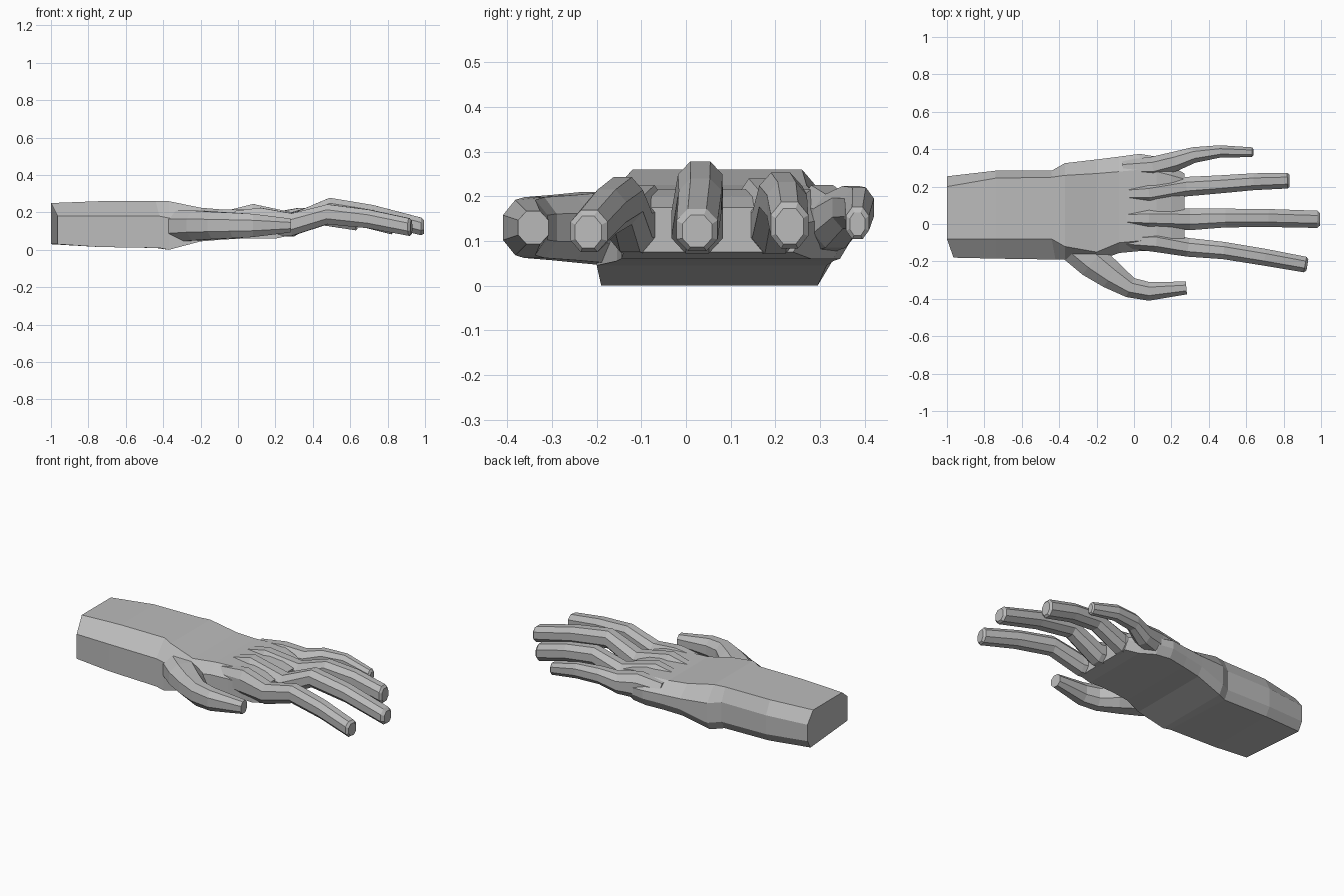
import bpy, bmesh
from mathutils import Vector

skin = bpy.data.materials.new("plain_grey")
skin.diffuse_color = (0.5, 0.5, 0.5, 1)


def loft(name, rings):
    """Skin a list of equal-length rings and cap both ends."""
    bm = bmesh.new()
    loops = [[bm.verts.new(p) for p in r] for r in rings]
    n = len(loops[0])
    for a, b in zip(loops, loops[1:]):
        for i in range(n):
            j = (i + 1) % n
            bm.faces.new((a[i], a[j], b[j], b[i]))
    bm.faces.new(loops[0])
    bm.faces.new(loops[-1])
    bmesh.ops.recalc_face_normals(bm, faces=bm.faces)
    me = bpy.data.meshes.new(name)
    bm.to_mesh(me)
    bm.free()
    me.materials.append(skin)
    ob = bpy.data.objects.new(name, me)
    bpy.context.collection.objects.link(ob)
    return ob


def digit(name, path):
    """Octagonal tube; path entries are x, y, z, half width, half height."""
    octagon = [(1, .45), (.45, 1), (-.45, 1), (-1, .45),
               (-1, -.45), (-.45, -1), (.45, -1), (1, -.45)]
    rings = []
    for i, (x, y, z, w, h) in enumerate(path):
        a, b = path[max(i - 1, 0)], path[min(i + 1, len(path) - 1)]
        d = Vector((b[0] - a[0], b[1] - a[1])).normalized()
        rings.append([(x - d.y * u * w, y + d.x * u * w, z + v * h)
                      for u, v in octagon])
    return loft(name, rings)


def arm_ring(x, yf, yb, tf, tb, zb, zm, zt, skew=0):
    """Seven-sided section: flat base, upright sides, bevelled top."""
    return [(x + skew, yf, zb), (x + skew, yf, zm), (x, tf, zt), (x, tb, zt),
            (x, yb, zm), (x, yb, zb + .05), (x, yb - .03, zb)]


# forearm, wrist and palm: x, front y, back y, top front y, top back y, z levels
loft("forearm_and_palm", [arm_ring(*r) for r in (
    (-1.0, -.18, .255, -.08, .20, .03, .18, .25, .035),
    (-.74, -.185, .285, -.08, .245, .015, .18, .26),
    (-.44, -.19, .285, -.08, .25, .01, .18, .26, .02),
    (-.37, -.19, .325, -.12, .26, .0, .17, .26),
    (-.20, -.20, .345, -.15, .27, .045, .16, .225),
    (-.08, -.155, .36, -.10, .28, .055, .16, .215),
    (.03, -.145, .375, -.09, .29, .06, .16, .215),
    (.12, -.14, .36, -.08, .28, .06, .15, .215),
    (.20, -.145, .31, -.09, .26, .06, .15, .20),
    (.27, -.14, .27, -.09, .24, .075, .14, .175))])

# fingers, each rooted in a raised knuckle
digit("index_finger", [
    (-.04, -.09, .145, .04, .06), (.12, -.095, .145, .055, .08),
    (.29, -.125, .135, .05, .06), (.48, -.142, .19, .046, .053),
    (.70, -.178, .165, .045, .05), (.915, -.217, .122, .042, .047),
    (.927, -.219, .12, .030, .036)])
digit("middle_finger", [
    (-.08, .03, .145, .04, .06), (.08, .03, .16, .055, .085),
    (.30, .025, .135, .058, .063), (.49, .032, .225, .05, .053),
    (.72, .032, .19, .048, .05), (.98, .025, .125, .046, .047),
    (.995, .025, .122, .033, .036)])
digit("ring_finger", [
    (-.08, .16, .145, .04, .06), (.08, .165, .155, .055, .085),
    (.28, .20, .135, .052, .063), (.46, .212, .20, .048, .053),
    (.64, .226, .18, .045, .052), (.82, .232, .135, .042, .052),
    (.832, .232, .133, .031, .04)])
digit("little_finger", [
    (-.06, .30, .145, .04, .06), (.10, .305, .15, .055, .075),
    (.22, .335, .145, .052, .06), (.32, .369, .175, .042, .048),
    (.46, .388, .175, .033, .045), (.63, .384, .14, .026, .036),
    (.638, .384, .138, .017, .026)])

# thumb sweeping out from the wrist
digit("thumb", [
    (-.34, -.10, .125, .09, .085), (-.22, -.20, .13, .09, .08),
    (-.12, -.275, .13, .075, .073), (-.02, -.34, .13, .055, .068),
    (.08, -.36, .13, .05, .062), (.28, -.342, .13, .034, .037)])
